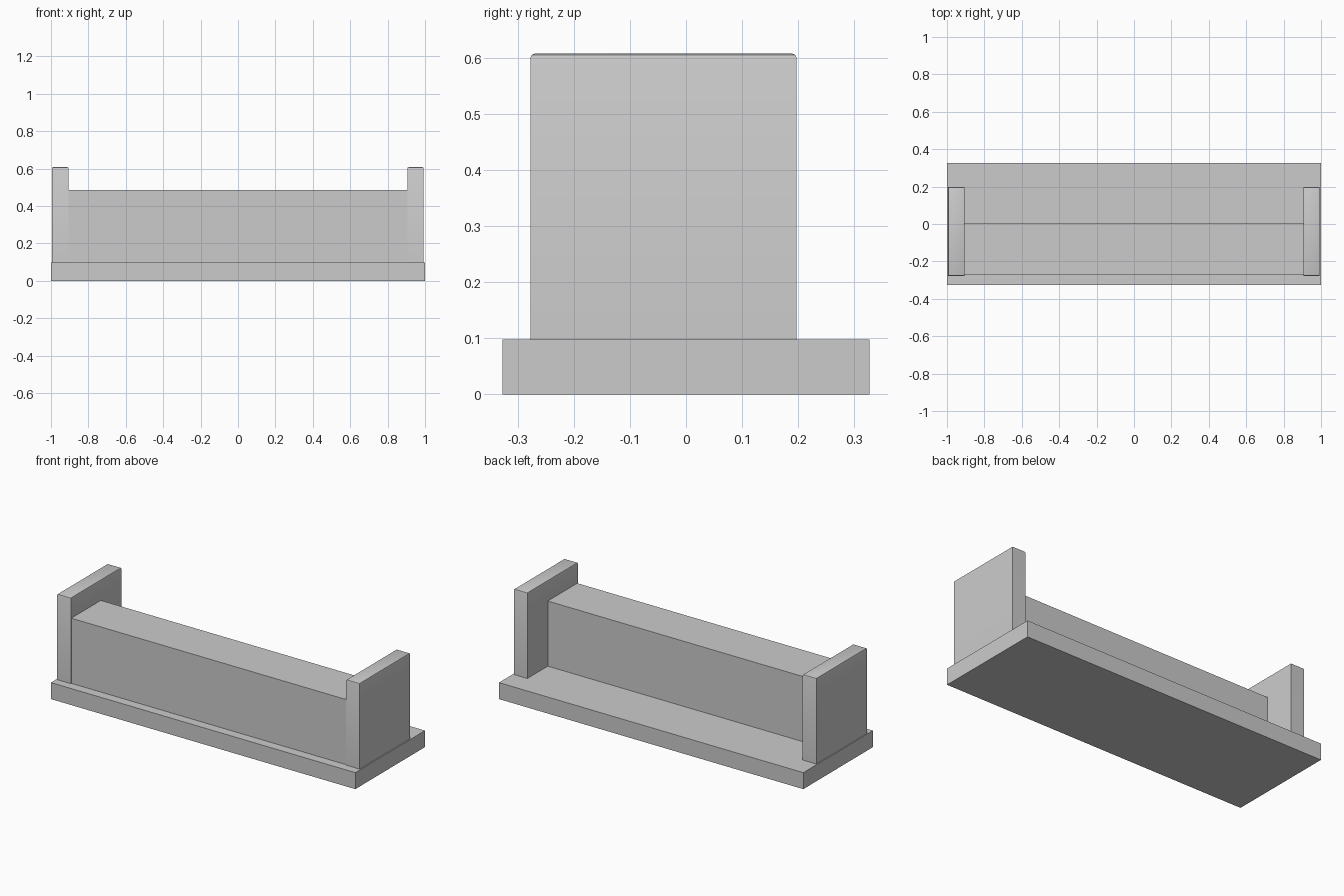
import bpy
import bmesh

cube = bpy.data.objects.get("Cube")
if cube:
    bpy.data.objects.remove(cube, do_unlink=True)

grey = bpy.data.materials.new("light_grey")
grey.use_nodes = True
colour = (0.6, 0.6, 0.6, 1)
grey.diffuse_color = colour
grey.node_tree.nodes["Principled BSDF"].inputs["Base Color"].default_value = colour


def box(name, low, high, top_bevel=0):
    """Box between two corners, with optional softened top edges."""
    bm = bmesh.new()
    bmesh.ops.create_cube(bm, size=1)
    for v in bm.verts:
        v.co = [low[i] if v.co[i] < 0 else high[i] for i in range(3)]
    if top_bevel:
        rim = [e for e in bm.edges if all(v.co.z == max(w.co.z for w in bm.verts) for v in e.verts)]
        bmesh.ops.bevel(bm, geom=rim, offset=top_bevel, segments=2,
                        profile=0.5, affect='EDGES')
    bmesh.ops.recalc_face_normals(bm, faces=bm.faces)
    mesh = bpy.data.meshes.new(name)
    bm.to_mesh(mesh)
    bm.free()
    mesh.materials.append(grey)
    obj = bpy.data.objects.new(name, mesh)
    bpy.context.collection.objects.link(obj)
    return obj


# Base slab
box("base", (-1, -0.327, 0), (1, 0.327, 0.098))

# Long block between the end panels
box("long_block", (-0.91, -0.272, 0.098), (0.91, 0.005, 0.485))

# Upright end panels with softened tops
ends = [box("right_end_panel", (-0.995, -0.277, 0.098), (-0.905, 0.197, 0.607), 0.007),
        box("left_end_panel", (0.905, -0.277, 0.098), (0.993, 0.197, 0.607), 0.007)]
bpy.ops.object.select_all(action='DESELECT')
for panel in ends:
    panel.select_set(True)
bpy.context.view_layer.objects.active = ends[0]
bpy.ops.object.shade_smooth_by_angle()
